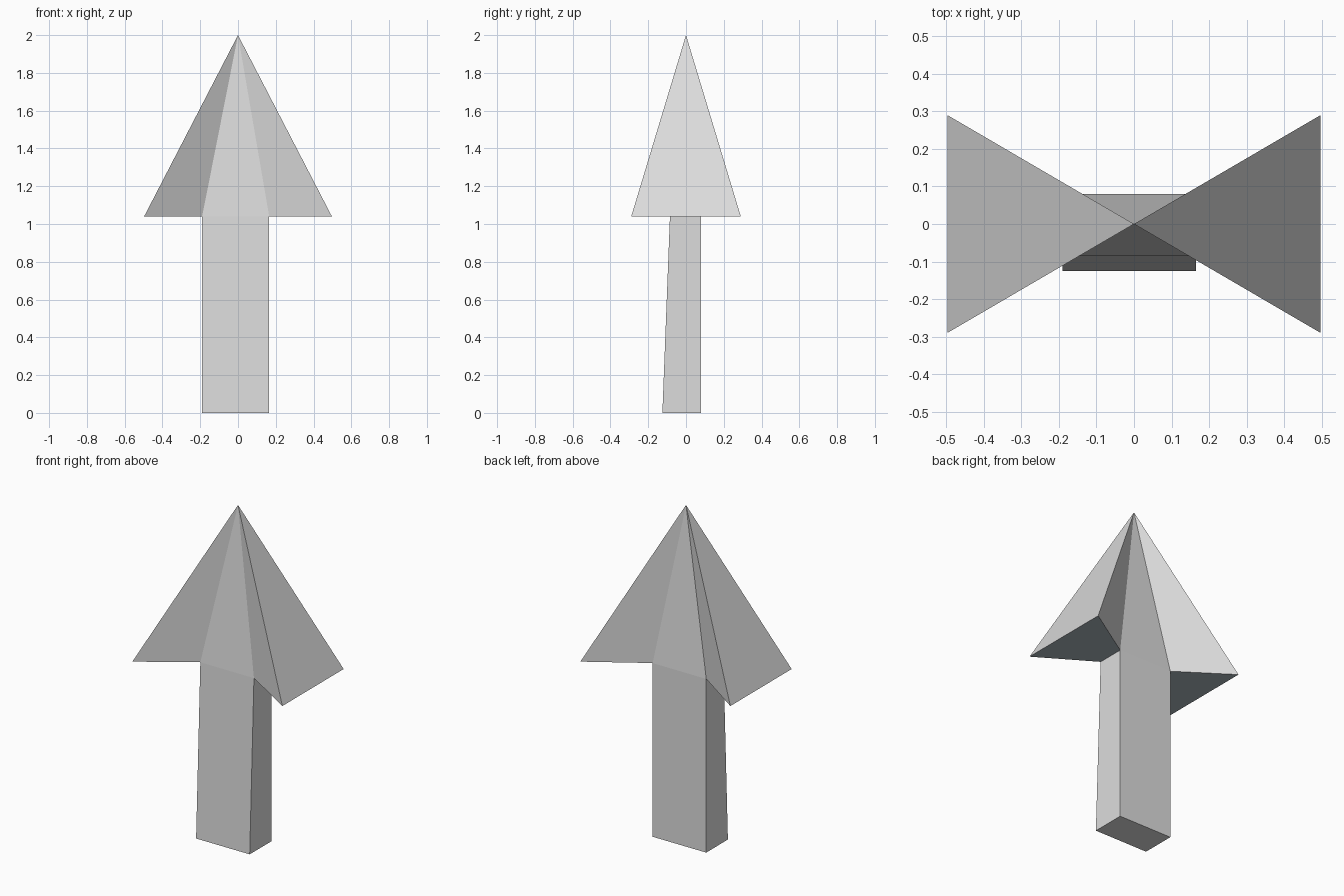
import bpy, bmesh

cube = bpy.data.objects.get("Cube")
if cube:
    bpy.data.objects.remove(cube, do_unlink=True)


def material(name, rgb):
    mat = bpy.data.materials.new(name)
    mat.use_nodes = True
    color = (*rgb, 1)
    mat.diffuse_color = color
    mat.node_tree.nodes["Principled BSDF"].inputs["Base Color"].default_value = color
    return mat


pale = material("pale grey", (0.72, 0.72, 0.72))
slate = material("slate grey", (0.40, 0.46, 0.50))


def finish(name, bm, mats):
    bmesh.ops.recalc_face_normals(bm, faces=bm.faces[:])
    mesh = bpy.data.meshes.new(name)
    bm.to_mesh(mesh)
    bm.free()
    for mat in mats:
        mesh.materials.append(mat)
    obj = bpy.data.objects.new(name, mesh)
    bpy.context.collection.objects.link(obj)
    return obj


LEFT, RIGHT = 0.165, -0.19      # shaft sides
FRONT, BACK = -0.085, 0.08      # shaft depth where it meets the head
EAVE, TIP = 1.04, 2.0

# Shaft: a box whose front leans outward towards the foot
bm = bmesh.new()
rings = []
for z, front in ((0, -0.125), (EAVE, FRONT)):
    rings.append([bm.verts.new((x, y, z)) for x, y in
                  ((RIGHT, front), (LEFT, front), (LEFT, BACK), (RIGHT, BACK))])
foot, top = rings
bm.faces.new(foot)
for i in range(4):
    j = (i + 1) % 4
    bm.faces.new((foot[i], foot[j], top[j], top[i]))
finish("shaft", bm, [pale])

# Head: pointed roof over a bow-tie outline with two flared wings
bm = bmesh.new()
outline = ((RIGHT, FRONT), (LEFT, FRONT), (0.497, -0.29), (0.497, 0.29),
           (LEFT, BACK), (RIGHT, BACK), (-0.497, 0.29), (-0.497, -0.29))
rim = [bm.verts.new((x, y, EAVE)) for x, y in outline]
tip = bm.verts.new((0, 0, TIP))
for i, v in enumerate(rim):
    bm.faces.new((v, rim[(i + 1) % len(rim)], tip))

# Undersides of the two wings, plus the part hidden by the shaft
for ids in ((1, 2, 3, 4), (5, 6, 7, 0), (0, 1, 4, 5)):
    face = bm.faces.new([rim[i] for i in ids])
    face.material_index = 1
finish("head", bm, [pale, slate])
